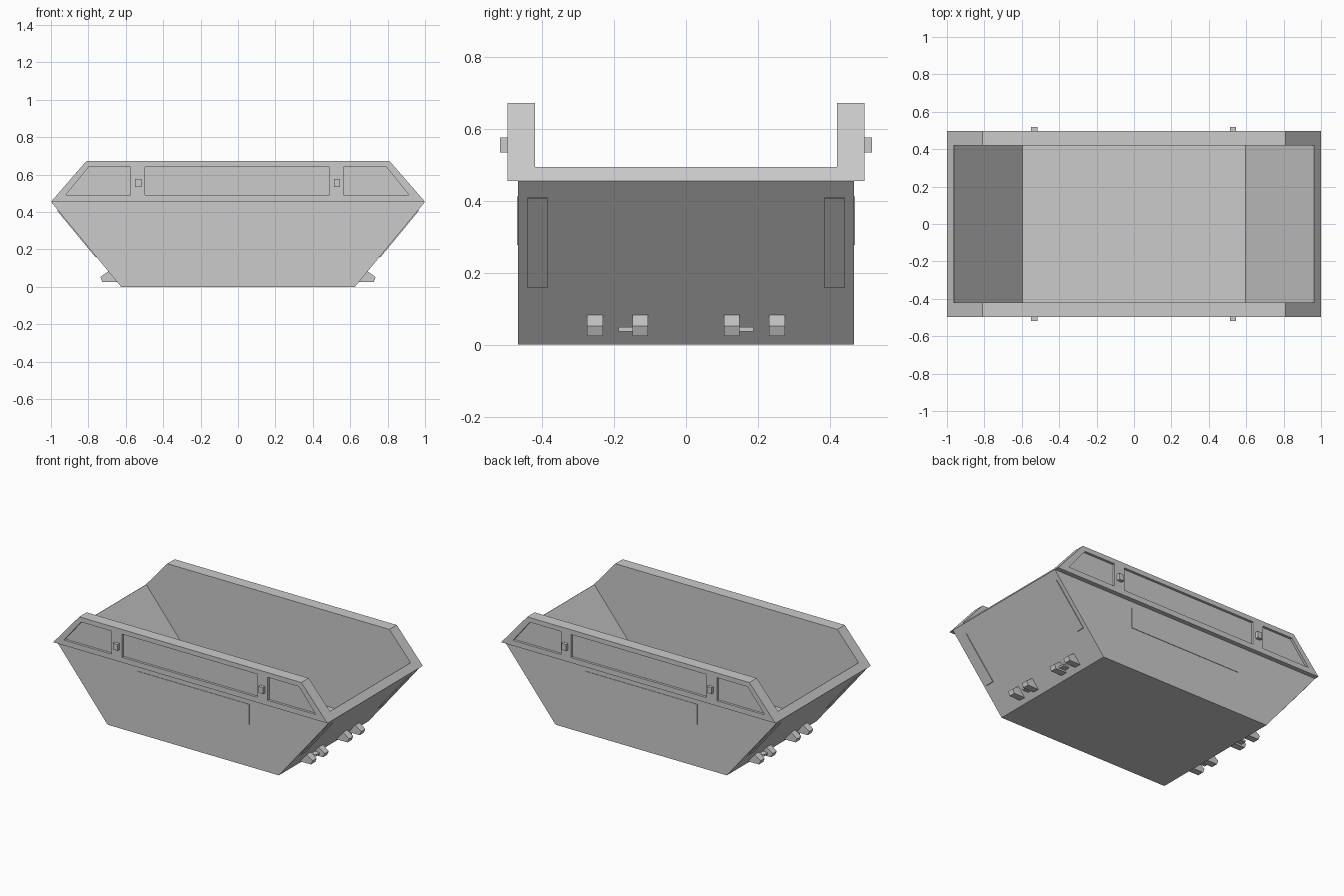
import bpy, bmesh

if "Cube" in bpy.data.objects:
    bpy.data.objects.remove(bpy.data.objects["Cube"])


def prism(name, profile, y0, y1):
    """Extrude an (x, z) profile from y0 to y1."""
    bm = bmesh.new()
    face = bm.faces.new([bm.verts.new((x, y0, z)) for x, z in profile])
    ext = bmesh.ops.extrude_face_region(bm, geom=[face])
    verts = [v for v in ext["geom"] if isinstance(v, bmesh.types.BMVert)]
    bmesh.ops.translate(bm, verts=verts, vec=(0, y1 - y0, 0))
    bmesh.ops.recalc_face_normals(bm, faces=bm.faces)
    mesh = bpy.data.meshes.new(name)
    bm.to_mesh(mesh)
    bm.free()
    obj = bpy.data.objects.new(name, mesh)
    bpy.context.collection.objects.link(obj)
    return obj


def rect(x0, x1, z0, z1):
    return [(x0, z0), (x1, z0), (x1, z1), (x0, z1)]


def flip(profile, s):
    return [(s * x, z) for x, z in profile]


def boolean(target, tool, operation):
    """Apply a boolean and remove the helper."""
    mod = target.modifiers.new("cut", 'BOOLEAN')
    mod.operation, mod.solver, mod.object = operation, 'EXACT', tool
    bpy.context.view_layer.objects.active = target
    bpy.ops.object.modifier_apply(modifier=mod.name)
    bpy.data.objects.remove(tool)


# Tapered lower tub and the wider rim above it
tub = prism("skip_tub", [(-0.625, 0), (0.625, 0), (1, 0.455), (-1, 0.455)], -0.467, 0.467)
rim = prism("rim", [(-1, 0.455), (1, 0.455), (0.81, 0.673), (-0.81, 0.673)], -0.497, 0.497)
boolean(tub, rim, 'UNION')

# Hollow interior with sloped ends, open above the low end rims
cavity = prism("cavity", [(-0.595, 0.045), (0.595, 0.045), (0.963, 0.495), (1.2, 0.495),
                          (1.2, 0.8), (-1.2, 0.8), (-1.2, 0.495), (-0.963, 0.495)], -0.42, 0.42)
boolean(tub, cavity, 'DIFFERENCE')

# Three sunken panels along each side rail
recesses = [
    [(-0.922, 0.49), (-0.575, 0.49), (-0.575, 0.642), (-0.797, 0.642)],
    rect(-0.498, 0.49, 0.49, 0.642),
    [(0.565, 0.49), (0.915, 0.49), (0.792, 0.642), (0.565, 0.642)],
]
for s in (-1, 1):
    for profile in recesses:
        boolean(tub, prism("recess", profile, s * 0.481, s * 0.6), 'DIFFERENCE')

for s, side in ((-1, "front"), (1, "back")):
    # Lifting lugs on the rail and thin raised plate on the side wall
    for x in (-0.533, 0.529):
        prism(f"lifting_lug_{side}", rect(x - 0.017, x + 0.017, 0.535, 0.577), s * 0.478, s * 0.518)
    prism(f"side_plate_{side}", rect(-0.41, 0.41, 0.277, 0.412), s * 0.46, s * 0.47)

    for e, end in ((-1, "left"), (1, "right")):
        # Thin raised strip on the sloped end wall
        slope = 0.375 / 0.455
        strip = [(0.62 + slope * 0.16, 0.16), (0.63 + slope * 0.16, 0.158),
                 (0.63 + slope * 0.41, 0.408), (0.62 + slope * 0.41, 0.41)]
        prism(f"end_strip_{end}_{side}", flip(strip, e), s * 0.385, s * 0.441)
        # Pair of tipping hooks with a short pin
        hook = [(0.635, 0.025), (0.725, 0.025), (0.736, 0.052), (0.693, 0.083), (0.68, 0.083)]
        for y in (0.1275, 0.2535):
            prism(f"hook_{end}_{side}", flip(hook, e), s * (y - 0.022), s * (y + 0.022))
        prism(f"hook_pin_{end}_{side}", flip(rect(0.65, 0.7, 0.037, 0.049), e), s * 0.148, s * 0.188)
